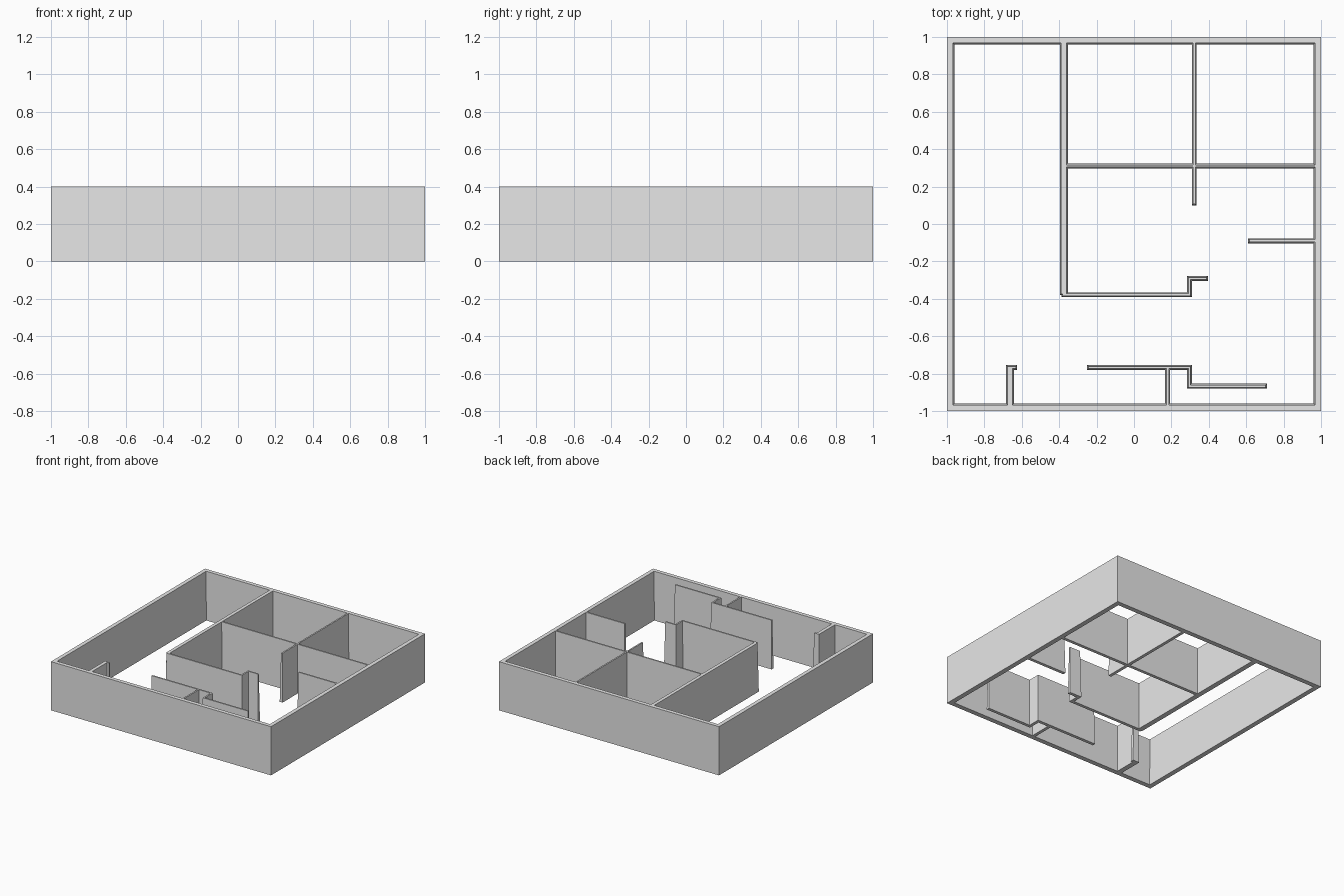
import bpy
import bmesh

if "Cube" in bpy.data.objects:
    bpy.data.objects.remove(bpy.data.objects["Cube"], do_unlink=True)

HEIGHT = 0.4
DRAFT = 0.007      # how far each drafted side leans in at the top
OUTER = 0.04       # outer wall thickness at the base
THICK = 0.042      # heavy partition
THIN = 0.026       # light partition
EDGE = 0.975       # partitions run into the outer walls up to here

plaster = bpy.data.materials.new("plaster_grey")
plaster.use_nodes = True
plaster.diffuse_color = (0.8, 0.8, 0.8, 1)
plaster.node_tree.nodes["Principled BSDF"].inputs["Base Color"].default_value = (0.8, 0.8, 0.8, 1)


def finish(name, bm):
    bmesh.ops.recalc_face_normals(bm, faces=bm.faces)
    mesh = bpy.data.meshes.new(name)
    bm.to_mesh(mesh)
    bm.free()
    mesh.materials.append(plaster)
    obj = bpy.data.objects.new(name, mesh)
    bpy.context.collection.objects.link(obj)


def ring(bm, half_x, half_y, z, cx=0, cy=0):
    return [bm.verts.new((cx + sx * half_x, cy + sy * half_y, z))
            for sx, sy in ((-1, -1), (1, -1), (1, 1), (-1, 1))]


def bridge(bm, a, b):
    for i in range(4):
        j = (i + 1) % 4
        bm.faces.new((a[i], a[j], b[j], b[i]))


def outer_walls():
    # Open square shell: upright outside, drafted inside
    bm = bmesh.new()
    inner = 1 - OUTER
    loops = [ring(bm, 1, 1, 0), ring(bm, 1, 1, HEIGHT),
             ring(bm, inner + DRAFT, inner + DRAFT, HEIGHT), ring(bm, inner, inner, 0)]
    for i in range(4):
        bridge(bm, loops[i], loops[(i + 1) % 4])
    finish("outer_walls", bm)


def partition(name, axis, centre, start, end, width=THIN):
    # Straight wall, narrower at the top on all four sides
    bm = bmesh.new()
    mid, half = (start + end) / 2, (end - start) / 2
    sizes = (half, width / 2) if axis == "x" else (width / 2, half)
    cx, cy = (mid, centre) if axis == "x" else (centre, mid)
    base = ring(bm, sizes[0], sizes[1], 0, cx, cy)
    top = ring(bm, sizes[0] - DRAFT, sizes[1] - DRAFT, HEIGHT, cx, cy)
    bridge(bm, base, top)
    bm.faces.new(base)
    bm.faces.new(top)
    finish(name, bm)


outer_walls()

# Back rooms
partition("corridor_wall", "y", -0.375, -0.38, EDGE, THICK)
partition("back_room_wall", "x", 0.31, -0.38, EDGE)
partition("back_room_divider", "y", 0.322, 0.1, EDGE)
partition("side_stub_wall", "x", -0.09, 0.61, EDGE)

# Middle room with stepped corner
partition("middle_room_wall", "x", -0.378, -0.388, 0.31)
partition("middle_step_wall", "y", 0.297, -0.391, -0.278)
partition("middle_step_return", "x", -0.291, 0.284, 0.395)

# Front entrance walls
partition("entrance_wall", "y", -0.663, -EDGE, -0.765, THICK)
partition("entrance_return", "x", -0.767, -0.684, -0.625)
partition("front_room_wall", "x", -0.767, -0.25, 0.31)
partition("front_room_divider", "y", 0.18, -EDGE, -0.765)
partition("front_step_wall", "y", 0.297, -0.88, -0.754)
partition("front_step_return", "x", -0.867, 0.284, 0.71)
